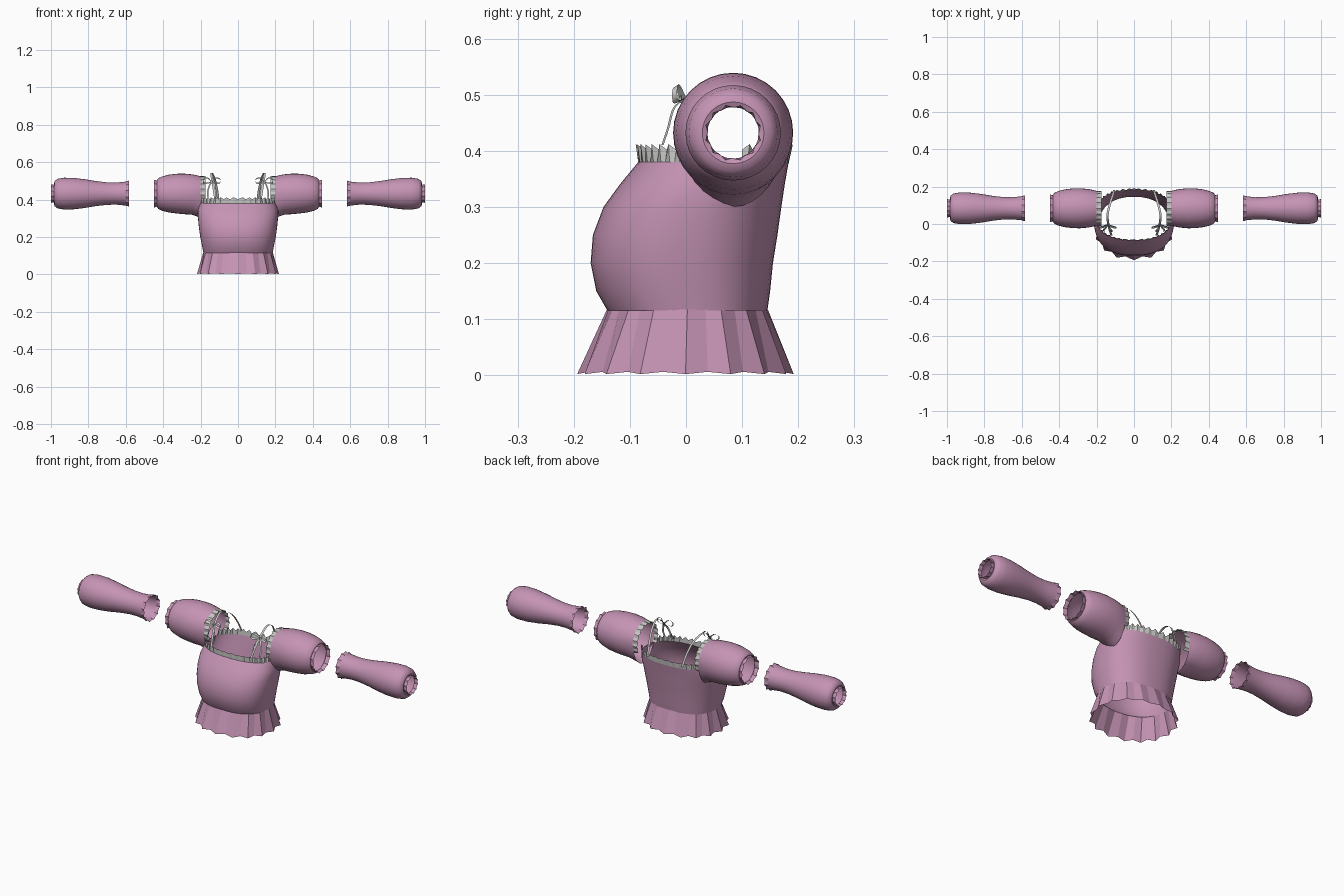
import bpy, math
from mathutils import Vector

cube = bpy.data.objects.get("Cube")
if cube:
    bpy.data.objects.remove(cube)


def material(name, rgb):
    m = bpy.data.materials.new(name)
    m.use_nodes = True
    m.diffuse_color = (*rgb, 1)
    m.node_tree.nodes["Principled BSDF"].inputs["Base Color"].default_value = (*rgb, 1)
    return m


PINK = material("dusty pink cloth", (0.56, 0.295, 0.46))
GREY = material("pale grey trim", (0.56, 0.56, 0.55))
TAU = 2 * math.pi


def loft(name, rows, mat, closed=True, smooth=True):
    """Skin a list of equally long point rows."""
    n = len(rows[0])
    faces = []
    for r in range(len(rows) - 1):
        for i in range(n if closed else n - 1):
            j = (i + 1) % n
            faces.append((r * n + i, r * n + j, (r + 1) * n + j, (r + 1) * n + i))
    me = bpy.data.meshes.new(name)
    me.from_pydata([p for row in rows for p in row], [], faces)
    me.materials.append(mat)
    ob = bpy.data.objects.new(name, me)
    bpy.context.collection.objects.link(ob)
    if smooth:
        bpy.ops.object.select_all(action="DESELECT")
        ob.select_set(True)
        bpy.context.view_layer.objects.active = ob
        bpy.ops.object.shade_smooth_by_angle(angle=math.radians(40))
    return ob


def oval(a, half_width, front, back, power=2.4):
    """Point of a rounded-box oval at angle a."""
    c, s = math.cos(a), math.sin(a)
    x = half_width * math.copysign(abs(c) ** (2 / power), c)
    y = (back - front) / 2 * math.copysign(abs(s) ** (2 / power), s)
    return x, y + (front + back) / 2


# Bodice: height, half width, front, back
BODICE = [(0.115, 0.185, -0.14, 0.145), (0.15, 0.192, -0.16, 0.15),
          (0.20, 0.202, -0.17, 0.155), (0.25, 0.209, -0.166, 0.163),
          (0.30, 0.214, -0.147, 0.17), (0.34, 0.216, -0.118, 0.176),
          (0.38, 0.207, -0.085, 0.183)]
loft("bodice", [[(*oval(TAU * i / 48, w, f, b), z) for i in range(48)]
                for z, w, f, b in BODICE], PINK)

# Pleated peplum with alternating ridges and valleys
N = 32
waist, hem = [], []
for i in range(N):
    a = TAU * (i + 1) / N
    fold = 0.012 if i % 2 else -0.006
    waist.append((*oval(a, 0.186, -0.141, 0.146, 2.2), 0.117))
    hem.append((*oval(a, 0.207 + fold, -0.182 - fold, 0.18 + fold, 2.2),
                0.002 if i % 2 else 0.006))
loft("peplum", [waist, hem], PINK, smooth=False)

# Neckline frills, front and back
for name, start in (("back_frill", 0), ("front_frill", math.pi)):
    low, high = [], []
    for i in range(33):
        a = start + math.pi * (0.1 + 0.8 * i / 32)
        fold = 0.005 if i % 2 else -0.004
        low.append((*oval(a, 0.206, -0.085, 0.183), 0.378))
        high.append((*oval(a, 0.203 + fold, -0.085 - fold, 0.186 + fold),
                     0.412 if i % 2 else 0.402))
    loft(name, [low, high], GREY, closed=False, smooth=False)

# Sleeves are turned around a sideways axis at this depth and height
CY, CZ = 0.084, 0.432


def sleeve_ring(x, r, sag=0.0, n=32, jag=0.0):
    row = []
    for i in range(n):
        a = TAU * i / n
        rr = r + (jag if i % 2 else -jag)
        s = math.sin(a)
        row.append((x, CY + rr * math.cos(a), CZ + s * (rr + (sag if s < 0 else 0))))
    return row


# Section lists: distance out, radius, sag of the underside
UPPER = [(0.197, 0.092, 0.04), (0.22, 0.098, 0.024), (0.245, 0.103, 0.01),
         (0.29, 0.107, 0.003), (0.33, 0.106, 0), (0.37, 0.101, 0),
         (0.405, 0.092, 0), (0.425, 0.083, 0), (0.432, 0.074, 0), (0.43, 0.068, 0)]
LOWER = [(0.60, 0.064), (0.65, 0.059), (0.70, 0.06), (0.76, 0.067), (0.82, 0.077),
         (0.88, 0.084), (0.93, 0.085), (0.965, 0.079), (0.98, 0.068), (0.984, 0.055),
         (0.98, 0.046)]


def curve_through(points, steps=6):
    """Catmull-Rom samples through the points."""
    p = [Vector(q) for q in points]
    p = [2 * p[0] - p[1]] + p + [2 * p[-1] - p[-2]]
    out = []
    for k in range(1, len(p) - 2):
        for s in range(steps):
            t = s / steps
            out.append(0.5 * (2 * p[k] + (p[k + 1] - p[k - 1]) * t
                       + (2 * p[k - 1] - 5 * p[k] + 4 * p[k + 1] - p[k + 2]) * t ** 2
                       + (3 * p[k] - p[k - 1] - 3 * p[k + 1] + p[k + 2]) * t ** 3))
    return out + [p[-2]]


def ribbon(name, points, across, side):
    w = Vector(across) / 2
    path = curve_through(points)
    rows = [[(side * v.x, v.y, v.z) for v in (q + d for q in path)] for d in (-w, w)]
    loft(name, rows, GREY, closed=False)


for side, tag in ((1, "left"), (-1, "right")):
    def flip(rows):
        return [[(side * x, y, z) for x, y, z in row] for row in rows]

    loft(tag + "_upper_sleeve", flip([sleeve_ring(*s) for s in UPPER]), PINK)
    loft(tag + "_upper_cuff", flip([sleeve_ring(0.428, 0.068, n=24),
         sleeve_ring(0.45, 0.073, n=24, jag=0.004)]), PINK, smooth=False)
    loft(tag + "_lower_sleeve", flip([sleeve_ring(*s) for s in LOWER]), PINK)
    loft(tag + "_elbow_frill", flip([sleeve_ring(0.582, 0.068, n=24, jag=0.004),
         sleeve_ring(0.602, 0.064, n=24)]), PINK, smooth=False)
    loft(tag + "_wrist_frill", flip([sleeve_ring(0.979, 0.046, n=24),
         sleeve_ring(1.0, 0.048, n=24, jag=0.003)]), PINK, smooth=False)

    # Frill over the shoulder along the sleeve's inner edge
    base, edge = [], []
    for i in range(27):
        a = math.radians(-32 + 244 * i / 26)
        fold = 0.005 if i % 2 else -0.004
        for row, x, r in ((base, 0.2, 0.093), (edge, 0.174, 0.089 + fold)):
            row.append((x, CY + r * math.cos(a), CZ + r * math.sin(a)))
    loft(tag + "_shoulder_frill", flip([base, edge]), GREY, closed=False, smooth=False)

    # Shoulder tie, with bow loops and hanging tails
    ribbon(tag + "_strap", [(0.12, -0.062, 0.395), (0.13, -0.03, 0.46),
           (0.14, 0.015, 0.52), (0.14, 0.06, 0.541), (0.125, 0.12, 0.51),
           (0.112, 0.16, 0.45), (0.105, 0.183, 0.395)], (0.012, 0, 0), side)
    knot = (0.14, -0.004, 0.492)
    for d, part in ((1, "outer"), (-1, "inner")):
        x = knot[0]
        ribbon(f"{tag}_{part}_bow_loop", [knot, (x + d * 0.022, -0.016, 0.515),
               (x + d * 0.045, -0.02, 0.508), (x + d * 0.04, -0.018, 0.488), knot],
               (0, 0.009, 0.006), side)
        ribbon(f"{tag}_{part}_bow_tail", [knot, (x + d * 0.012, -0.022, 0.475),
               (x + d * 0.022, -0.032, 0.44), (x + d * 0.02, -0.042, 0.41)],
               (0.008, 0.004, 0), side)
    ribbon(tag + "_bow_knot", [(0.132, -0.008, 0.492), (0.14, -0.013, 0.494),
           (0.148, -0.008, 0.492)], (0, 0, 0.014), side)
